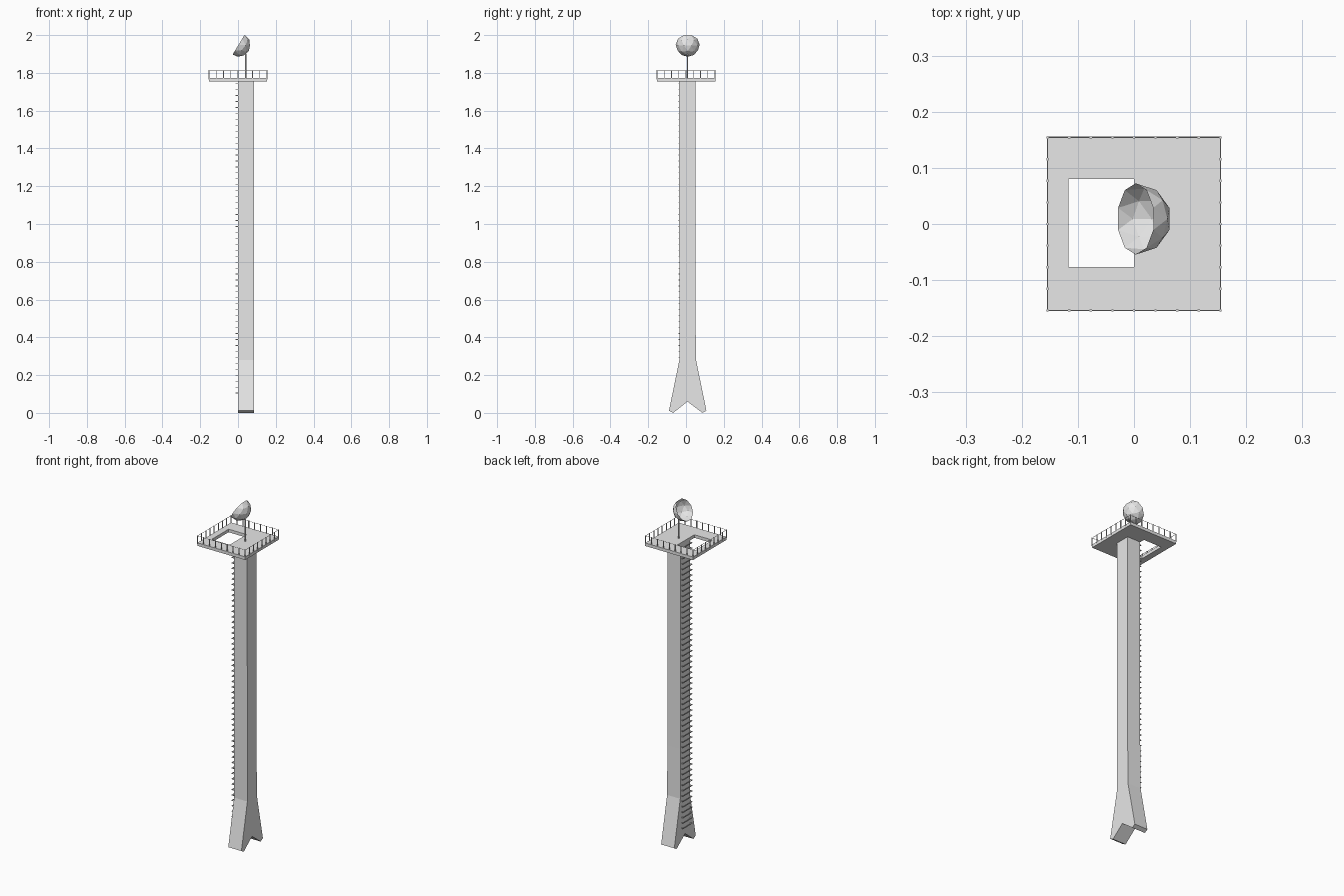
import bpy, bmesh, math
from mathutils import Matrix, Vector

cube = bpy.data.objects.get("Cube")
if cube:
    bpy.data.objects.remove(cube, do_unlink=True)

grey = bpy.data.materials.new("light_grey")
grey.use_nodes = True
colour = (0.8, 0.8, 0.8, 1)
grey.diffuse_color = colour
grey.node_tree.nodes["Principled BSDF"].inputs["Base Color"].default_value = colour


def finish(bm, name, fix_normals=True):
    if fix_normals:
        bmesh.ops.recalc_face_normals(bm, faces=bm.faces)
    mesh = bpy.data.meshes.new(name)
    bm.to_mesh(mesh)
    bm.free()
    mesh.materials.append(grey)
    obj = bpy.data.objects.new(name, mesh)
    bpy.context.collection.objects.link(obj)
    return obj


def extrude(bm, offset):
    result = bmesh.ops.extrude_face_region(bm, geom=bm.faces[:])
    moved = [g for g in result["geom"] if isinstance(g, bmesh.types.BMVert)]
    bmesh.ops.translate(bm, vec=offset, verts=moved)


def add_bar(bm, start, end, radius, sides=4):
    start, end = Vector(start), Vector(end)
    axis = end - start
    turn = axis.to_track_quat("Z", "Y").to_matrix().to_4x4()
    spin = Matrix.Rotation(math.pi / sides, 4, "Z")
    bmesh.ops.create_cone(bm, cap_ends=True, segments=sides, radius1=radius, radius2=radius,
                          depth=axis.length,
                          matrix=Matrix.Translation((start + end) / 2) @ turn @ spin)


# Column with two splayed feet: side profile extruded along x
profile = [(-0.037, 1.756), (0.05, 1.756), (0.05, 0.57), (0.053, 0.28), (0.108, 0.012),
           (0.087, 0), (0.008, 0.06), (-0.068, 0), (-0.09, 0.012), (-0.035, 0.28)]
bm = bmesh.new()
bm.faces.new([bm.verts.new((0, y, z)) for y, z in profile])
extrude(bm, (0.085, 0, 0))
finish(bm, "column")

# Square platform with a hatch opening
xs, ys = (-0.154, -0.117, 0, 0.154), (-0.154, -0.077, 0.08, 0.156)
deck_z = 1.772
bm = bmesh.new()
grid = [[bm.verts.new((x, y, 1.754)) for y in ys] for x in xs]
for i in range(3):
    for j in range(3):
        if (i, j) != (1, 1):
            bm.faces.new((grid[i][j], grid[i + 1][j], grid[i + 1][j + 1], grid[i][j + 1]))
extrude(bm, (0, 0, deck_z - 1.754))
finish(bm, "platform")

# Railing posts around the edge, joined by a thin wire
half, count, top_z = 0.154, 8, 1.814
step = 2 * half / count
posts, wire = bmesh.new(), bmesh.new()
for side in range(4):
    turn = Matrix.Rotation(side * math.pi / 2, 3, "Z")
    for k in range(count):
        x = -half + k * step
        add_bar(posts, turn @ Vector((x, -half, 1.765)), turn @ Vector((x, -half, top_z)), 0.0028)
        add_bar(wire, turn @ Vector((x, -half, top_z - 0.002)),
                turn @ Vector((x + step, -half, top_z - 0.002)), 0.001)
finish(posts, "railing_posts")
finish(wire, "railing_wire")

# Ladder rungs: staples fixed to the column's right face
bm = bmesh.new()
out = -0.011
for k in range(53):
    z = 0.105 + k * 0.0315
    add_bar(bm, (out, -0.041, z), (out, 0.044, z), 0.0025)
    for y in (-0.039, 0.042):
        add_bar(bm, (out, y, z), (0.002, y, z), 0.0025)
finish(bm, "ladder_rungs")

# Mast carrying the dish
bm = bmesh.new()
add_bar(bm, (0.041, 0.008, 1.765), (0.041, 0.008, 1.9), 0.0035, 6)
finish(bm, "dish_mast")

# Faceted dish: open half sphere tilted up towards the right
bm = bmesh.new()
bmesh.ops.create_icosphere(bm, subdivisions=2, radius=0.0635)
upper = [f for f in bm.faces if f.calc_center_median().z > 0]
bmesh.ops.delete(bm, geom=upper, context="FACES")
dish = finish(bm, "dish", False)
dish.location = (0.003, 0.009, 1.949)
dish.rotation_euler = (0, math.radians(-58.7), 0)
